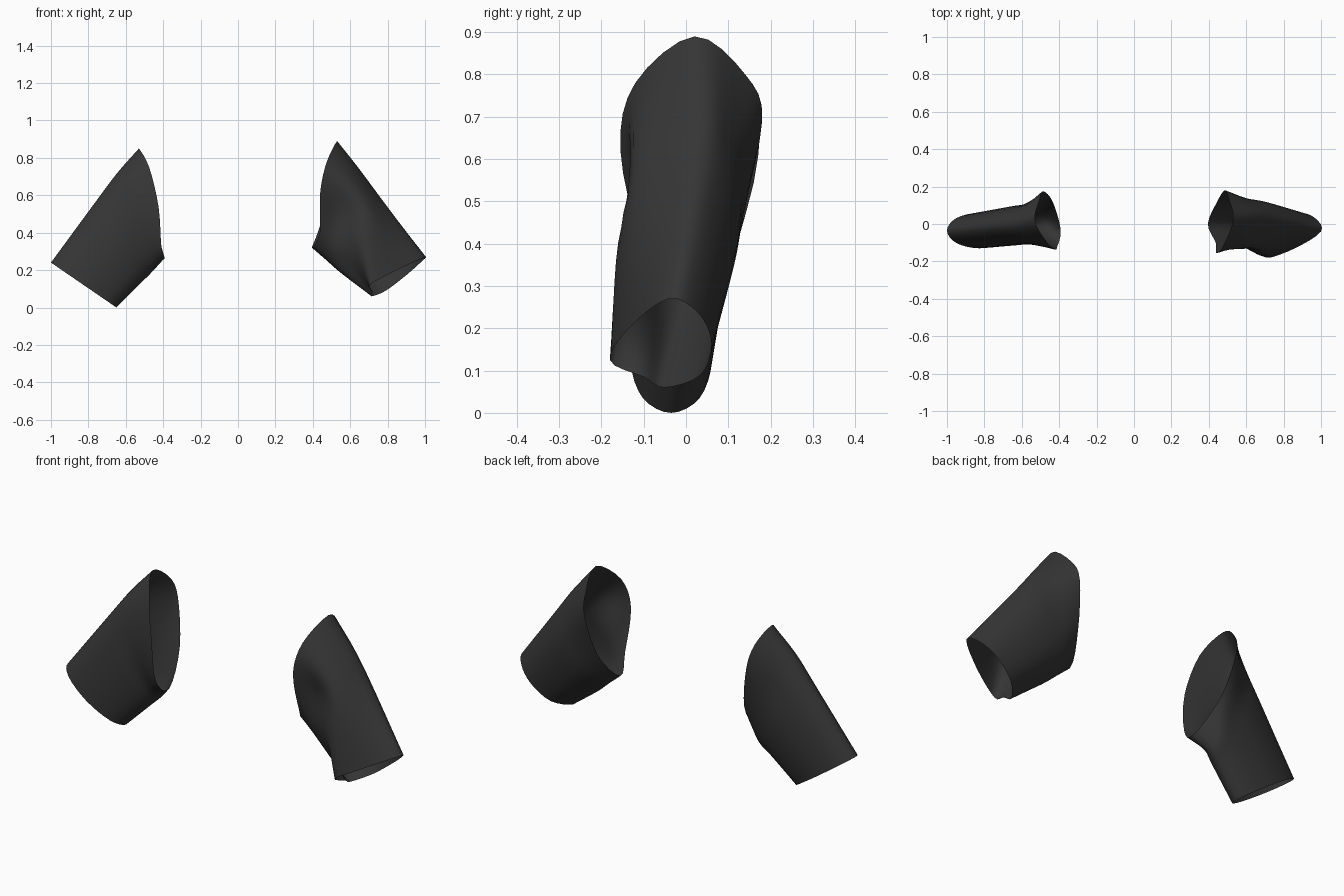
import bpy, bmesh, math
from mathutils import Vector as V

if "Cube" in bpy.data.objects:
    bpy.data.objects.remove(bpy.data.objects["Cube"])

fabric = bpy.data.materials.new("charcoal fabric")
fabric.diffuse_color = (0.036, 0.036, 0.036, 1)
fabric.use_nodes = True
fabric.node_tree.nodes["Principled BSDF"].inputs["Base Color"].default_value = fabric.diffuse_color


def spline(a, b, c, d, t):
    # Catmull-Rom point between b and c
    return 0.5 * (2 * b + (c - a) * t + (2 * a - 5 * b + 4 * c - d) * t * t
                  + (3 * b - a - 3 * c + d) * t ** 3)


def around(pts, steps):
    n = len(pts)
    return [spline(pts[i - 1], pts[i], pts[(i + 1) % n], pts[(i + 2) % n], s / steps)
            for i in range(n) for s in range(steps)]


def along(pts, steps):
    p = [2 * pts[0] - pts[1]] + pts + [2 * pts[-1] - pts[-2]]
    out = [spline(*p[i:i + 4], s / steps) for i in range(len(pts) - 1) for s in range(steps)]
    return out + [pts[-1]]


def oval(top, bottom, back, front):
    # slanted oval ring: top -> back -> bottom -> front
    top, bottom = V(top), V(bottom)
    mid, half = (top + bottom) / 2, (top - bottom) / 2
    out = []
    for k in range(8):
        a = k * math.pi / 4
        p = mid + half * math.cos(a)
        w = (back - front) / 2 * math.sin(a)
        out.append(V((p.x, (back + front) / 2 + w + half.y * math.cos(a), p.z)))
    return out


def sleeve(name, rings):
    # open cloth tube lofted from armhole to cuff
    loops = [around([V(p) for p in r], 4) for r in rings]
    columns = [along(list(c), 5) for c in zip(*loops)]
    bm = bmesh.new()
    grid = [[bm.verts.new(p) for p in c] for c in columns]
    for i, c in enumerate(grid):
        d = grid[(i + 1) % len(grid)]
        for j in range(len(c) - 1):
            bm.faces.new((c[j], c[j + 1], d[j + 1], d[j]))
    bmesh.ops.recalc_face_normals(bm, faces=bm.faces)
    # an open tube may be oriented inward: compare with the tube's own axis
    out = 0
    for j in range(len(grid[0]) - 1):
        ctr = sum((c[j].co for c in grid), V()) / len(grid)
        for c in grid:
            f = [f for f in c[j].link_faces][0]
            out += f.normal.dot(c[j].co - ctr)
    if out < 0:
        bmesh.ops.reverse_faces(bm, faces=bm.faces)
    me = bpy.data.meshes.new(name)
    bm.to_mesh(me)
    bm.free()
    me.materials.append(fabric)
    ob = bpy.data.objects.new(name, me)
    bpy.context.collection.objects.link(ob)
    bpy.context.view_layer.objects.active = ob
    ob.select_set(True)
    bpy.ops.object.shade_smooth_by_angle(angle=math.radians(50))
    ob.select_set(False)


# smooth sleeve on the -x side
sleeve("left_sleeve", [
    [(-.53, .02, .85), (-.505, .13, .78), (-.485, .175, .66), (-.435, .12, .42),
     (-.392, -.03, .265), (-.41, -.12, .33), (-.425, -.135, .54), (-.475, -.085, .75)],
    oval((-.645, .0, .72), (-.46, .0, .19), .115, -.11),
    oval((-.765, .0, .56), (-.52, .0, .13), .095, -.115),
    oval((-1.0, .0, .24), (-.65, .0, .0), .06, -.13),
])

# sleeve on the +x side, with a pinched fold running down its front
sleeve("right_sleeve", [
    [(.53, .02, .89), (.505, .14, .80), (.485, .18, .69), (.445, .12, .46),
     (.395, .0, .32), (.437, -.10, .40), (.44, -.155, .62), (.475, -.12, .78)],
    [(.645, .03, .745), (.635, .105, .67), (.59, .14, .55), (.52, .11, .37),
     (.47, .0, .255), (.50, -.09, .33), (.55, -.105, .50), (.615, -.125, .64)],
    [(.76, .02, .59), (.745, .09, .52), (.69, .12, .42), (.61, .09, .28),
     (.55, -.02, .185), (.59, -.09, .24), (.655, -.16, .37), (.725, -.12, .50)],
    [(1.0, -.04, .27), (.97, .03, .235), (.89, .06, .165), (.79, .035, .09),
     (.715, -.05, .06), (.72, -.10, .085), (.71, -.18, .125), (.86, -.13, .205)],
])
